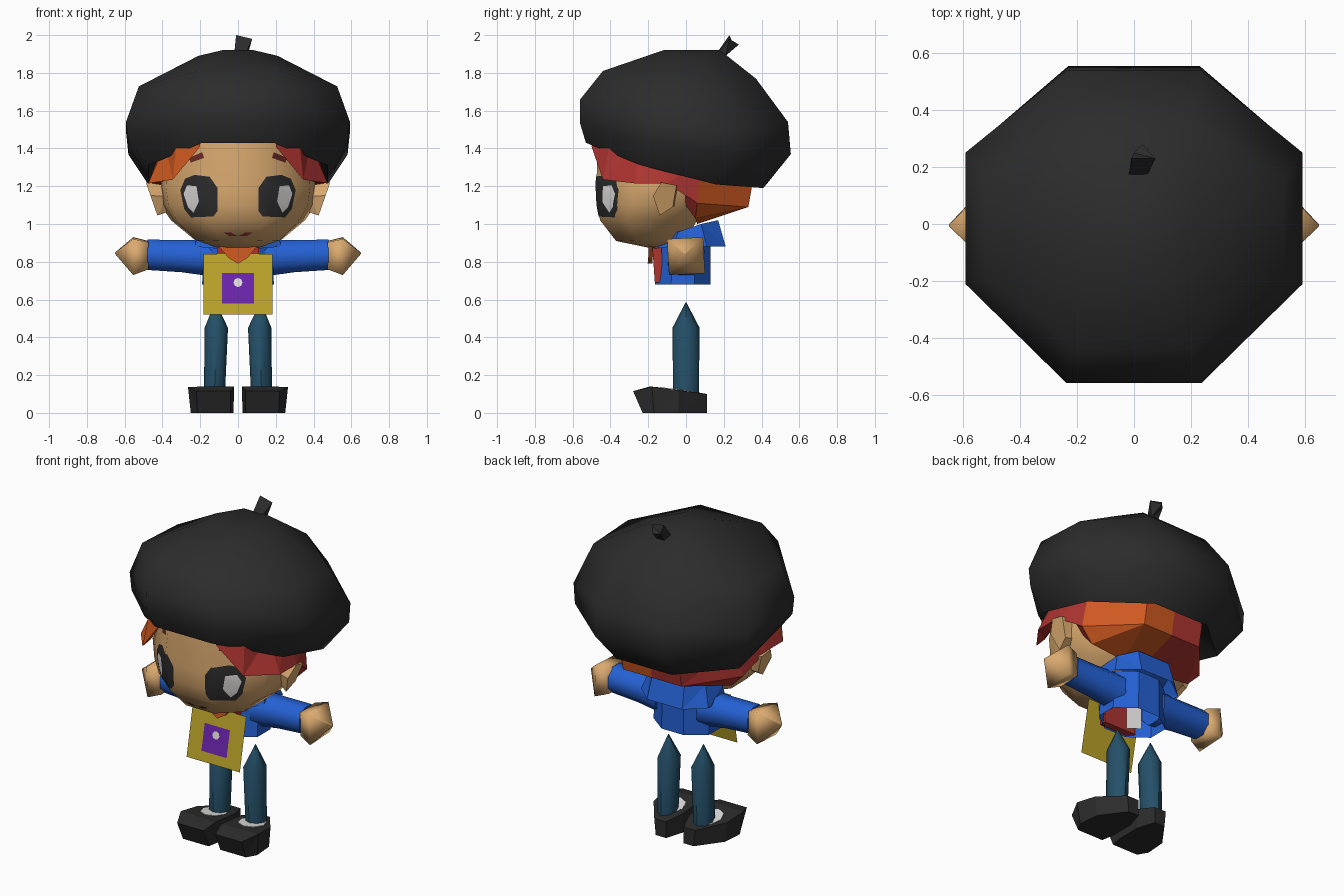
import bpy, bmesh, math
from mathutils import Vector

if "Cube" in bpy.data.objects:
    bpy.data.objects.remove(bpy.data.objects["Cube"])

COLORS = {
    "charcoal": (0.025, 0.025, 0.025), "skin": (0.70, 0.40, 0.16),
    "red": (0.42, 0.035, 0.03), "orange": (0.62, 0.10, 0.014),
    "dark_red": (0.17, 0.025, 0.02), "blue": (0.018, 0.12, 0.66),
    "teal": (0.018, 0.08, 0.14), "mustard": (0.50, 0.37, 0.022),
    "purple": (0.15, 0.018, 0.42), "white": (0.78, 0.76, 0.74)}
MATS = {}
for key, rgb in COLORS.items():
    MATS[key] = bpy.data.materials.new(key)
    MATS[key].diffuse_color = (*rgb, 1)


def finish(name, bm, mats, smooth=None):
    """Turn a bmesh into a named object with materials and shading."""
    me = bpy.data.meshes.new(name)
    bm.to_mesh(me)
    bm.free()
    ob = bpy.data.objects.new(name, me)
    bpy.context.collection.objects.link(ob)
    for m in mats:
        me.materials.append(MATS[m])
    if smooth:
        bpy.ops.object.select_all(action='DESELECT')
        ob.select_set(True)
        bpy.context.view_layer.objects.active = ob
        bpy.ops.object.shade_smooth_by_angle(angle=math.radians(smooth))
    return ob


def loft(name, rings, mats, smooth=None, closed=True, caps=True, pick=None):
    """Skin a list of equal-length point rings; pick(segment) chooses the material."""
    bm = bmesh.new()
    rows = [[bm.verts.new(p) for p in r] for r in rings]
    n = len(rows[0])
    for a, b in zip(rows, rows[1:]):
        for i in range(n if closed else n - 1):
            j = (i + 1) % n
            f = bm.faces.new((a[i], a[j], b[j], b[i]))
            f.material_index = pick(i) if pick else 0
    if caps:
        bm.faces.new(rows[0])
        bm.faces.new(rows[-1])
    bmesh.ops.remove_doubles(bm, verts=bm.verts, dist=0.0005)
    bmesh.ops.recalc_face_normals(bm, faces=bm.faces)
    bmesh.ops.triangulate(bm, faces=bm.faces)
    return finish(name, bm, mats, smooth)


def sheet(name, pts, mat):
    """Single flat face."""
    bm = bmesh.new()
    bm.faces.new([bm.verts.new(p) for p in pts])
    return finish(name, bm, [mat])


OCT = [(-.4, -1), (.4, -1), (1, -.42), (1, .42), (.4, 1), (-.4, 1), (-1, .42), (-1, -.42)]


def octagon(fy, fz, by, bz, w, lift=0.0, dy=0.0, taper=1.0):
    """Tilted octagon from its front edge, back edge and half width.
    lift and dy move the side edges; taper narrows their front ends."""
    pts = []
    for x, t in OCT:
        on_side = abs(x) == 1
        pts.append((x * w * (taper if on_side and t < 0 else 1),
                    (fy + by) / 2 + t * (by - fy) / 2 + (dy if on_side else 0),
                    (fz + bz) / 2 + t * (bz - fz) / 2 + (lift if on_side else 0)))
    return pts


def circle_z(cx, cy, z, rx, ry, n):
    return [(cx + rx * math.cos(2 * math.pi * i / n), cy + ry * math.sin(2 * math.pi * i / n), z) for i in range(n)]


def circle_x(x, cy, cz, r, n, turn=0.0):
    return [(x, cy + r * math.cos(2 * math.pi * i / n + turn), cz + r * math.sin(2 * math.pi * i / n + turn))
            for i in range(n)]


# beret with its stem
loft("beret", [octagon(-.42, 1.49, .28, 1.32, .35),
               octagon(-.53, 1.43, .41, 1.19, .475, -.05, .02), octagon(-.56, 1.53, .555, 1.37, .58, -.05, .025),
               octagon(-.56, 1.66, .54, 1.54, .593, -.085, .03), octagon(-.44, 1.81, .37, 1.77, .525, -.07, .02),
               octagon(-.12, 1.92, .18, 1.92, .21, -.03)], ["charcoal"], 70)
loft("beret_stem", [[(-.02, .16, 1.90), (.04, .16, 1.90), (.05, .21, 1.89), (0, .21, 1.89)],
                    [(-.01, .23, 2.0), (.075, .23, 1.98), (.03, .28, 1.95), (0, .25, 1.95)]], ["charcoal"])

# head
HEAD = [octagon(-.20, .875, -.05, .885, .12), octagon(-.37, .91, .0, .925, .235, 0, 0, .95),
        octagon(-.455, 1.02, .06, 1.02, .355, 0, 0, .92), octagon(-.47, 1.1, .15, 1.1, .41, 0, 0, .9),
        octagon(-.475, 1.2, .25, 1.2, .425, 0, -.02, .9), octagon(-.465, 1.46, .28, 1.36, .36)]
head = loft("head", HEAD, ["skin"], 60)


def face_patch(name, poly, mat, lift):
    """Cut a convex x-z outline (counterclockwise) out of the face and lift it forward."""
    bm = bmesh.new()
    bm.from_mesh(head.data)
    bmesh.ops.delete(bm, geom=[f for f in bm.faces if f.normal.y > -.15], context='FACES')
    for (x0, z0), (x1, z1) in zip(poly, poly[1:] + poly[:1]):
        bmesh.ops.bisect_plane(bm, geom=bm.verts[:] + bm.edges[:] + bm.faces[:], plane_co=(x0, 0, z0),
                               plane_no=Vector((z1 - z0, 0, x0 - x1)).normalized(), clear_outer=True)
    bmesh.ops.translate(bm, verts=bm.verts, vec=(0, -lift, 0))
    finish(name, bm, [mat], 60)


EYE = [(.13, 1.04), (.25, 1.035), (.285, 1.08), (.305, 1.18), (.28, 1.24), (.23, 1.26), (.15, 1.25), (.108, 1.19),
       (.108, 1.07)]
GLINT = [(.235, 1.06), (.265, 1.09), (.288, 1.16), (.27, 1.205), (.22, 1.20), (.207, 1.12)]
BROW = [(.18, 1.35), (.25, 1.325), (.26, 1.35), (.19, 1.38)]
SMILE = [(-.005, .936), (.045, .936), (.08, .957), (.07, .972), (.04, .956), (-.005, .956)]
for s, side in ((1, "right"), (-1, "left")):
    for part, poly, mat, lift in (("eye", EYE, "charcoal", .004), ("eye_glint", GLINT, "white", .009),
                                  ("brow", BROW, "dark_red", .004), ("mouth", SMILE, "dark_red", .005)):
        face_patch(f"{part}_{side}", [(s * x, z) for x, z in poly][::s], mat, lift)

    # ears flaring outward
    ear = [(-.175, 1.15), (-.13, 1.22), (-.05, 1.205), (-.07, 1.09), (-.14, 1.045)]
    loft(f"ear_{side}", [[(s * .37, -.08 + (y + .1) * .8, 1.14 + (z - 1.14) * .8) for y, z in ear],
                         [(s * (.425 + (z - 1.04) * .35), y, z) for y, z in ear]], ["skin"])

    # sleeves and mitten hands
    loft(f"sleeve_{side}", [circle_x(s * .14, .0, .82, .105, 8, .39), circle_x(s * .30, .0, .83, .092, 8, .39),
                            circle_x(s * .478, .0, .837, .087, 8, .39)], ["blue"], 50)
    q = math.pi / 4 + .05
    loft(f"hand_{side}", [circle_x(s * .475, .0, .835, .102, 4, q), circle_x(s * .555, .0, .83, .135, 4, q),
                          circle_x(s * .65, -.005, .845, .006, 4, q)], ["skin"], 85)

    # legs ending in a point, with shoes and socks
    loft(f"leg_{side}", [circle_z(s * .125, 0, .08, .055, .068, 8), circle_z(s * .115, 0, .45, .062, .072, 8),
                         circle_z(s * .12, 0, .585, .002, .002, 8)], ["teal"], 50)
    sole = [(.06, .11), (.13, .11), (.24, -.04), (.25, -.17), (.215, -.23), (.04, -.23), (.025, -.15), (.025, 0)]
    upper = [(.06, .11, .10), (.14, .11, .10), (.25, -.04, .12), (.265, -.18, .138), (.22, -.28, .115),
             (.04, -.28, .115), (.02, -.19, .14), (.02, 0, .12)]
    loft(f"shoe_{side}", [[(s * x, y, 0) for x, y in sole], [(s * x, y, z) for x, y, z in upper]], ["charcoal"])
    sock = circle_z(s * .13, -.045, .0, .075, .09, 8)
    loft(f"sock_{side}", [[(x, y, .111 - .13 * y) for x, y, z in sock],
                          [(x, y, .119 - .13 * y) for x, y, z in sock]], ["white"])


def both(pts):
    """Mirror a half path to make one path running right side, back, left side."""
    return pts + [(-x, y, z) for x, y, z in reversed(pts)]


# hair: side fringe, sides and rounded back
hair_top = [(.2, -.49, 1.47), (.325, -.40, 1.44), (.385, -.25, 1.42), (.41, -.13, 1.39), (.40, .08, 1.33),
            (.2, .36, 1.26), (0, .36, 1.26)]
hair_low = [(.2, -.50, 1.41), (.345, -.44, 1.235), (.475, -.27, 1.215), (.475, -.10, 1.215), (.43, .06, 1.11),
            (.2, .33, 1.09), (0, .33, 1.09)]
hair_in = [(.2, -.44, 1.43), (.34, -.37, 1.25), (.41, -.24, 1.22), (.40, -.09, 1.215), (.35, .05, 1.03),
           (.13, .06, 1.0), (0, .06, 1.0)]
loft("hair", [both(hair_top), both(hair_low), both(hair_in)], ["red", "orange"], None, False, False,
     lambda i: 1 if i in (4, 5, 11, 12) else 0)

# jacket body, open at the hem, and the wide collar wrapped round the neck
loft("jacket", [octagon(-.165, .68, .13, .68, .19), octagon(-.14, .92, .13, .92, .18)], ["blue"], None, True, False)
loft("collar", [both([(.11, -.17, .87), (.225, -.07, .88), (.23, .11, .88), (.12, .21, .88)]),
                both([(.10, -.13, .93), (.22, -.04, .96), (.19, .08, 1.0), (.11, .17, 1.02)]),
                both([(.05, -.06, .93), (.09, -.02, .95), (.09, .03, .96), (.05, .06, .96)])],
     ["blue"], None, False, False)

# neckerchief: strip under the apron plus the knot over it, and a pale lining inside the jacket
loft("shirt_front", [[(-.11, -.165, .69), (.11, -.165, .69), (.11, -.12, .69), (-.11, -.12, .69)],
                     [(-.11, -.178, .875), (.11, -.178, .875), (.11, -.13, .875), (-.11, -.13, .875)]], ["red"])
loft("neckerchief", [[(-.1, -.198, .88), (.1, -.198, .88), (.05, -.2, .82), (0, -.203, .79), (-.05, -.2, .82)],
                     [(-.1, -.15, .89), (.1, -.15, .89), (.05, -.178, .82), (0, -.178, .79), (-.05, -.178, .82)]],
     ["orange"])
sheet("jacket_lining", [(-.04, -.112, .70), (-.13, -.09, .72), (-.13, -.09, .85), (-.04, -.112, .85)], "white")


def apron_sheet(name, pts, mat, lift):
    """Flat sheet lying on the sloping apron plane."""
    sheet(name, [(x, -.178 - (.84 - z) * .2 - lift, z) for x, z in pts], mat)


def box(x, z0, z1):
    return [(-x, z0), (x, z0), (x, z1), (-x, z1)]


# apron with its badge
apron_sheet("apron", box(.182, .52, .84), "mustard", 0)
apron_sheet("badge", box(.086, .58, .74), "purple", .004)
apron_sheet("badge_dot", [(.024 * math.cos(a * math.pi / 4), .69 + .024 * math.sin(a * math.pi / 4))
                          for a in range(8)], "white", .008)

for m in bpy.data.materials:
    if m.users and not m.is_grease_pencil:
        m.use_nodes = True
        m.node_tree.nodes["Principled BSDF"].inputs["Base Color"].default_value = m.diffuse_color
